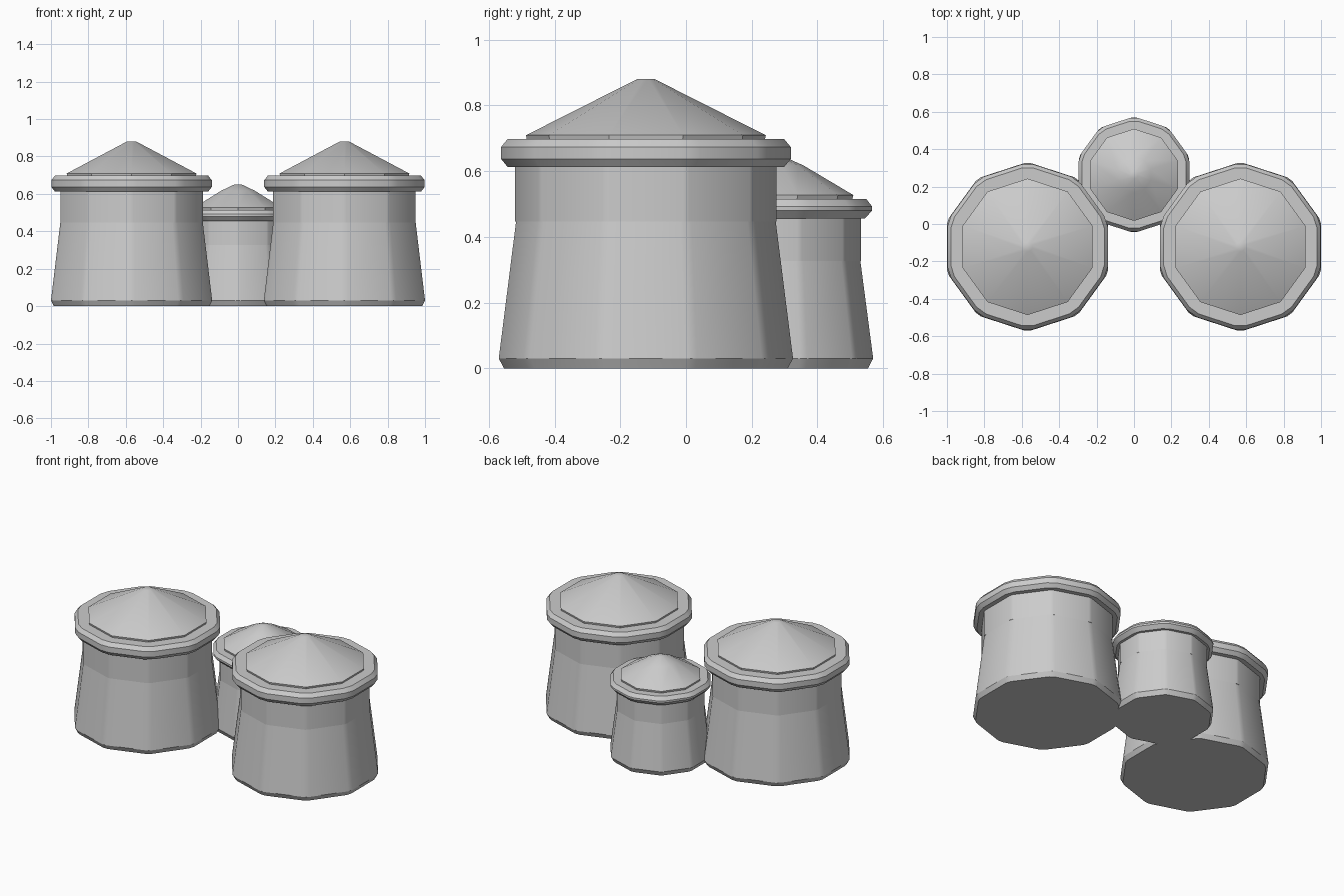
import bpy, bmesh, math

if "Cube" in bpy.data.objects:
    bpy.data.objects.remove(bpy.data.objects["Cube"])

SIDES = 10


def section(apothem, cut):
    """Decagon (points towards +y/-y) with each corner chamfered by cut."""
    half = apothem * math.tan(math.pi / SIDES) - cut
    swing, radius = math.atan2(half, apothem), math.hypot(half, apothem)
    pts = []
    for k in range(SIDES):
        a = 2 * math.pi * k / SIDES
        angles = (a - swing, a + swing) if cut > 0 else (a + swing,)
        pts += [(radius * math.cos(t), radius * math.sin(t)) for t in angles]
    return pts


def loft(name, profile, cut, x, y):
    """Solid from (apothem, z) rows, bottom to top."""
    bm = bmesh.new()
    rings = [[bm.verts.new((px, py, z)) for px, py in section(a, cut)]
             for a, z in profile]
    n = len(rings[0])
    for lo, hi in zip(rings, rings[1:]):
        for i in range(n):
            j = (i + 1) % n
            bm.faces.new((lo[i], lo[j], hi[j], hi[i]))
    bm.faces.new(rings[0][::-1])
    bm.faces.new(rings[-1])
    bmesh.ops.recalc_face_normals(bm, faces=bm.faces[:])
    mesh = bpy.data.meshes.new(name)
    bm.to_mesh(mesh)
    bm.free()
    obj = bpy.data.objects.new(name, mesh)
    obj.location = (x, y, 0)
    bpy.context.collection.objects.link(obj)
    bpy.ops.object.select_all(action='DESELECT')
    obj.select_set(True)
    bpy.context.view_layer.objects.active = obj
    bpy.ops.object.shade_smooth_by_angle(angle=math.radians(30))


# Large pair of towers
for side, x in (("left", -0.569), ("right", 0.569)):
    y = -0.122
    loft(side + "_tower_base", [(0.416, 0), (0.431, 0.03), (0.381, 0.446)], 0.018, x, y)
    loft(side + "_tower_neck", [(0.381, 0.446), (0.381, 0.62)], 0.01, x, y)
    loft(side + "_tower_rim", [(0.41, 0.613), (0.429, 0.637), (0.429, 0.673), (0.41, 0.697)],
         0.033, x, y)
    loft(side + "_tower_roof", [(0.343, 0.69), (0.347, 0.709), (0.025, 0.88)], 0, x, y)

# Small tower behind
x, y = 0, 0.263
loft("small_tower_base", [(0.280, 0), (0.295, 0.03), (0.258, 0.326)], 0.012, x, y)
loft("small_tower_neck", [(0.258, 0.326), (0.258, 0.46)], 0.008, x, y)
loft("small_tower_rim", [(0.275, 0.456), (0.296, 0.48), (0.296, 0.492), (0.279, 0.515)],
     0.025, x, y)
loft("small_tower_roof", [(0.230, 0.508), (0.234, 0.527), (0.09, 0.617), (0.02, 0.65)], 0, x, y)
